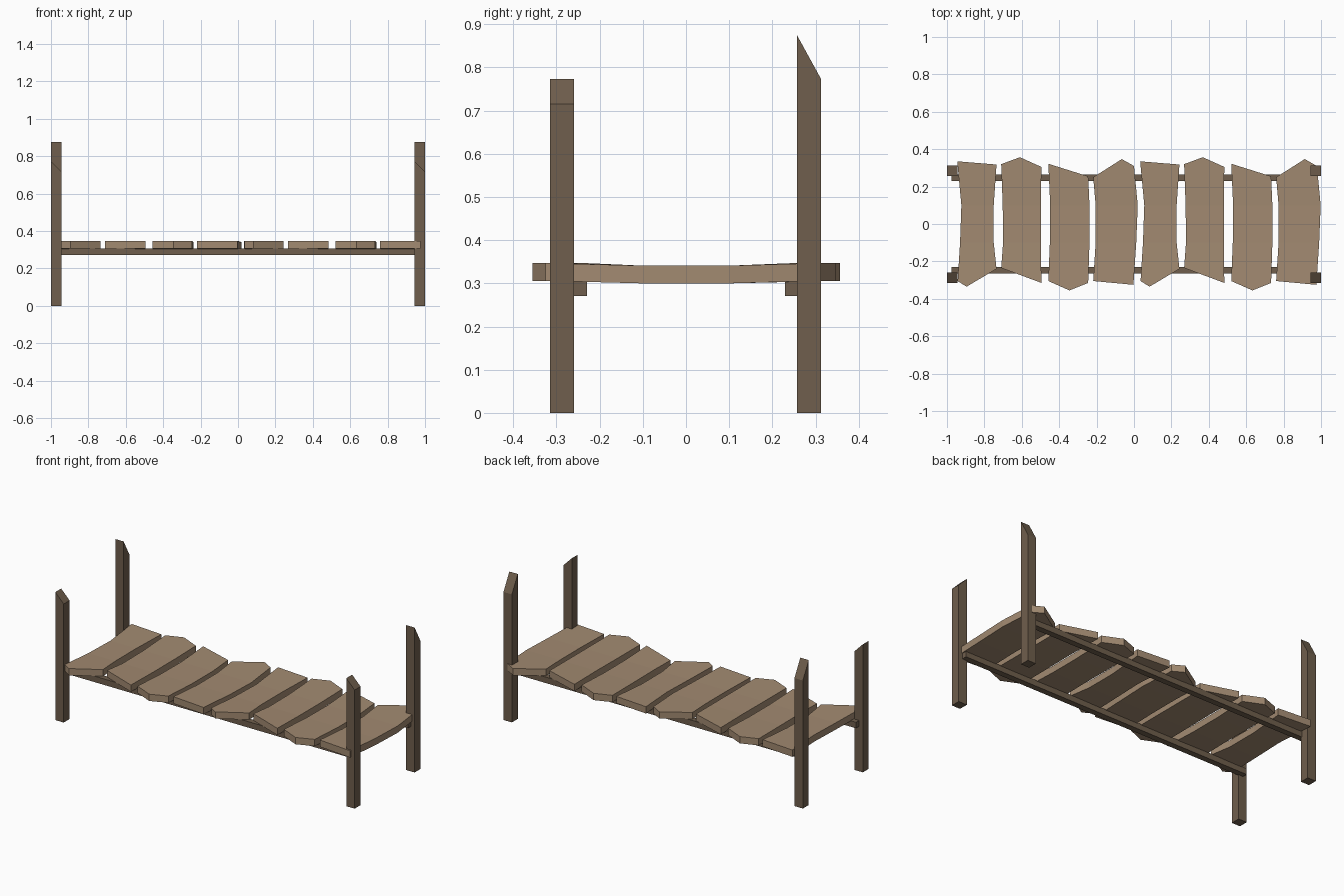
import bpy

cube = bpy.data.objects.get("Cube")
if cube:
    bpy.data.objects.remove(cube, do_unlink=True)


def make_material(name, colour):
    mat = bpy.data.materials.new(name)
    mat.use_nodes = True
    mat.diffuse_color = (*colour, 1)
    mat.node_tree.nodes["Principled BSDF"].inputs["Base Color"].default_value = (*colour, 1)
    return mat


light_wood = make_material("light_wood", (0.36, 0.254, 0.165))
dark_wood = make_material("dark_wood", (0.162, 0.114, 0.074))


def make_object(name, verts, faces, mat):
    mesh = bpy.data.meshes.new(name)
    mesh.from_pydata(verts, [], faces)
    mesh.materials.append(mat)
    obj = bpy.data.objects.new(name, mesh)
    bpy.context.collection.objects.link(obj)
    return obj


def beam(name, x0, x1, y0, y1, bottom, top, mat):
    """Box whose top height may vary over its four corners."""
    corners = [(x0, y0), (x1, y0), (x1, y1), (x0, y1)]
    verts = [(x, y, bottom) for x, y in corners]
    verts += [(x, y, top(x, y)) for x, y in corners]
    sides = [(i, (i + 1) % 4, (i + 1) % 4 + 4, i + 4) for i in range(4)]
    make_object(name, verts, [(3, 2, 1, 0), (4, 5, 6, 7)] + sides, mat)


# Corner posts: front tops are cut sideways, back tops slope to the rear
for side, x0 in (("right", -1.0), ("left", 0.944)):
    x1 = x0 + 0.056
    beam(f"front_{side}_post", x0, x1, -0.315, -0.259, 0,
         lambda x, y: 0.773 if x == x0 else 0.716, dark_wood)
    beam(f"back_{side}_post", x0, x1, 0.257, 0.313, 0,
         lambda x, y: 0.875 if y < 0.3 else 0.773, dark_wood)

# Long rails beneath the planks
for name, y0 in (("front_rail", -0.265), ("back_rail", 0.229)):
    beam(name, -0.975, 0.975, y0, y0 + 0.036, 0.271, lambda x, y: 0.307, dark_wood)


def plank(name, back, waist, front, shift):
    """Sagging board: jagged back end, two waist rows, jagged front end."""
    (l1, r1), (l2, r2) = waist
    nb, nf = len(back), len(front)
    outline = back + [(r1, 0.1), (r2, -0.1)] + front[::-1] + [(l2, -0.1), (l1, 0.1)]
    n = len(outline)
    verts = []
    for thickness in (0, 0.041):
        for x, y in outline:
            sag = 0.006 if abs(y) <= 0.1 else 0
            verts.append((x + shift, y, 0.306 - sag + thickness))
    # Three panels along the length, bottom and top
    panels = [
        list(range(nb + 1)) + [n - 1],
        [n - 1, nb, nb + 1, n - 2],
        list(range(nb + 1, n - 1)),
    ]
    faces = panels + [[i + n for i in p[::-1]] for p in panels]
    faces += [(i, i + n, (i + 1) % n + n, (i + 1) % n) for i in range(n)]
    make_object(name, verts, faces, light_wood)


# Four plank shapes, laid twice along the length
shapes = [
    ([(-0.945, 0.335), (-0.735, 0.318)],
     [(-0.923, -0.75), (-0.93, -0.75)],
     [(-0.943, -0.305), (-0.895, -0.335), (-0.735, -0.24)]),
    ([(-0.71, 0.32), (-0.61, 0.357), (-0.495, 0.305)],
     [(-0.702, -0.498), (-0.70, -0.498)],
     [(-0.71, -0.235), (-0.495, -0.315)]),
    ([(-0.458, 0.322), (-0.245, 0.255)],
     [(-0.448, -0.238), (-0.45, -0.238)],
     [(-0.458, -0.305), (-0.345, -0.355), (-0.245, -0.315)]),
    ([(-0.218, 0.25), (-0.065, 0.347), (0.0, 0.31)],
     [(-0.205, 0.02), (-0.205, 0.012)],
     [(-0.218, -0.305), (-0.003, -0.325)]),
]
for half in range(2):
    for i, (back, waist, front) in enumerate(shapes):
        plank(f"plank_{half * 4 + i + 1}", back, waist, front, half * 0.978)
